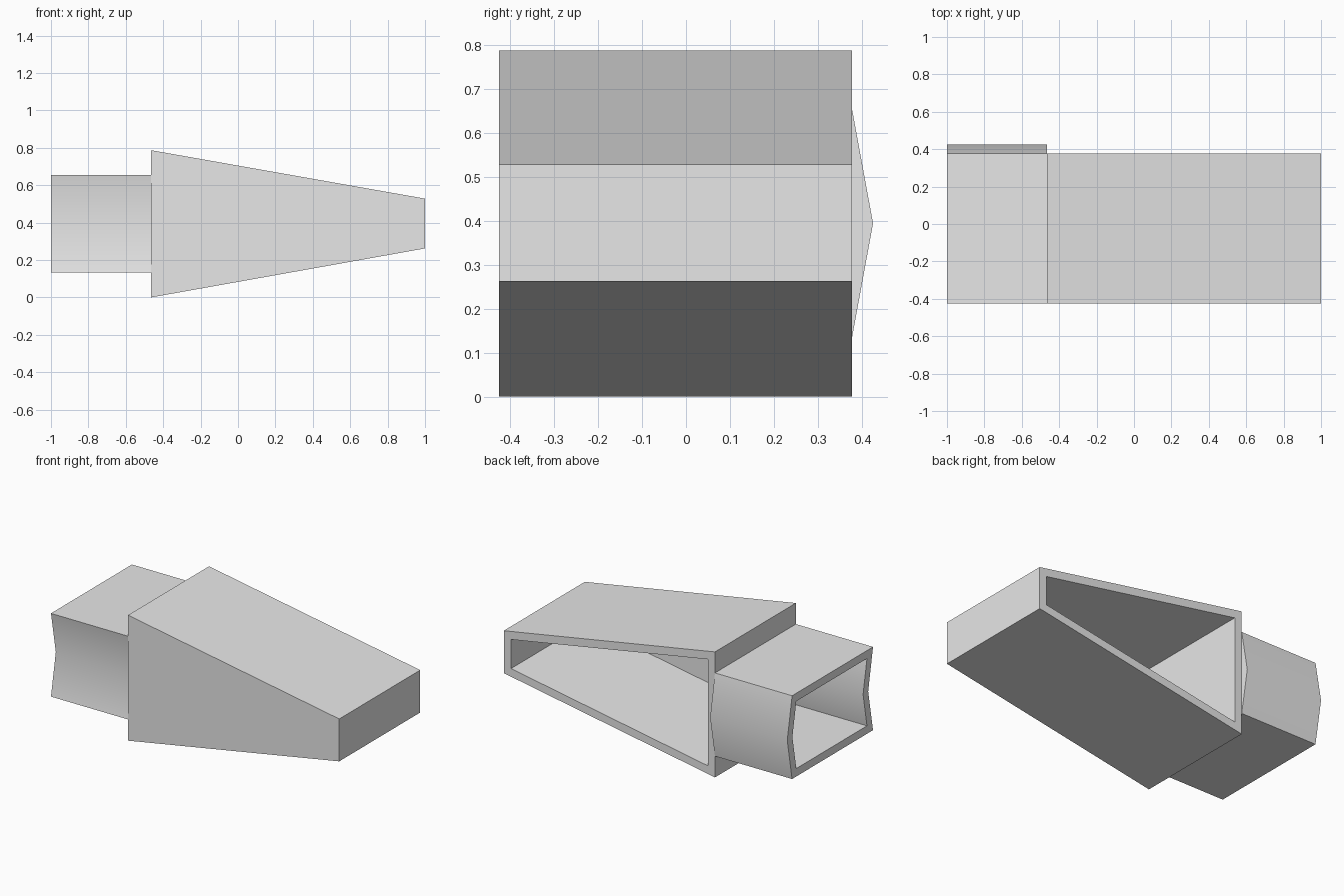
import bpy
import bmesh
from mathutils import Vector

WALL = 0.05

cube = bpy.data.objects.get("Cube")
if cube:
    bpy.data.objects.remove(cube, do_unlink=True)

grey = bpy.data.materials.new("light_grey")
grey.use_nodes = True
grey.diffuse_color = (0.8, 0.8, 0.8, 1)
grey.node_tree.nodes["Principled BSDF"].inputs["Base Color"].default_value = (0.8, 0.8, 0.8, 1)


def prism(points, sweep):
    """Sweep a closed outline; return the mesh and its two end caps."""
    bm = bmesh.new()
    start = bm.faces.new([bm.verts.new(p) for p in points])
    ext = bmesh.ops.extrude_face_region(bm, geom=[start], use_keep_orig=True)["geom"]
    bmesh.ops.translate(bm, vec=sweep, verts=[g for g in ext if isinstance(g, bmesh.types.BMVert)])
    end = next(g for g in ext if isinstance(g, bmesh.types.BMFace))
    bmesh.ops.recalc_face_normals(bm, faces=bm.faces)
    return bm, start, end


def inset(bm, face):
    bmesh.ops.inset_individual(bm, faces=[face], thickness=WALL, use_even_offset=True)
    return face


def finish(bm, name):
    bmesh.ops.recalc_face_normals(bm, faces=bm.faces)
    mesh = bpy.data.meshes.new(name)
    bm.to_mesh(mesh)
    bm.free()
    mesh.materials.append(grey)
    obj = bpy.data.objects.new(name, mesh)
    bpy.context.collection.objects.link(obj)
    return obj


# Tapered housing, hollowed out from its open back
outline = [(-0.465, 0), (1, 0.262), (1, 0.528), (-0.465, 0.787)]
bm, front, back = prism([(x, -0.425, z) for x, z in outline], Vector((0, 0.802, 0)))
inset(bm, back)
pocket = bmesh.ops.extrude_discrete_faces(bm, faces=[back])["faces"][0]
bmesh.ops.translate(bm, vec=(0, WALL - 0.802, 0), verts=pocket.verts)
finish(bm, "tapered_housing")

# Chevron-sided sleeve, open at both ends
outline = [(-0.425, 0.133), (0.377, 0.133), (0.425, 0.394),
           (0.377, 0.655), (-0.425, 0.655), (-0.377, 0.394)]
bm, outer, inner = prism([(-1, y, z) for y, z in outline], Vector((0.535, 0, 0)))
caps = [inset(bm, f) for f in (outer, inner)]
rims = [e for f in caps for e in f.edges]
bmesh.ops.delete(bm, geom=caps, context='FACES_ONLY')
bmesh.ops.bridge_loops(bm, edges=rims)
sleeve = finish(bm, "sleeve")

# Soften the shallow chevron folds, keep corners sharp
bpy.ops.object.select_all(action='DESELECT')
sleeve.select_set(True)
bpy.context.view_layer.objects.active = sleeve
bpy.ops.object.shade_smooth_by_angle(angle=0.6)
